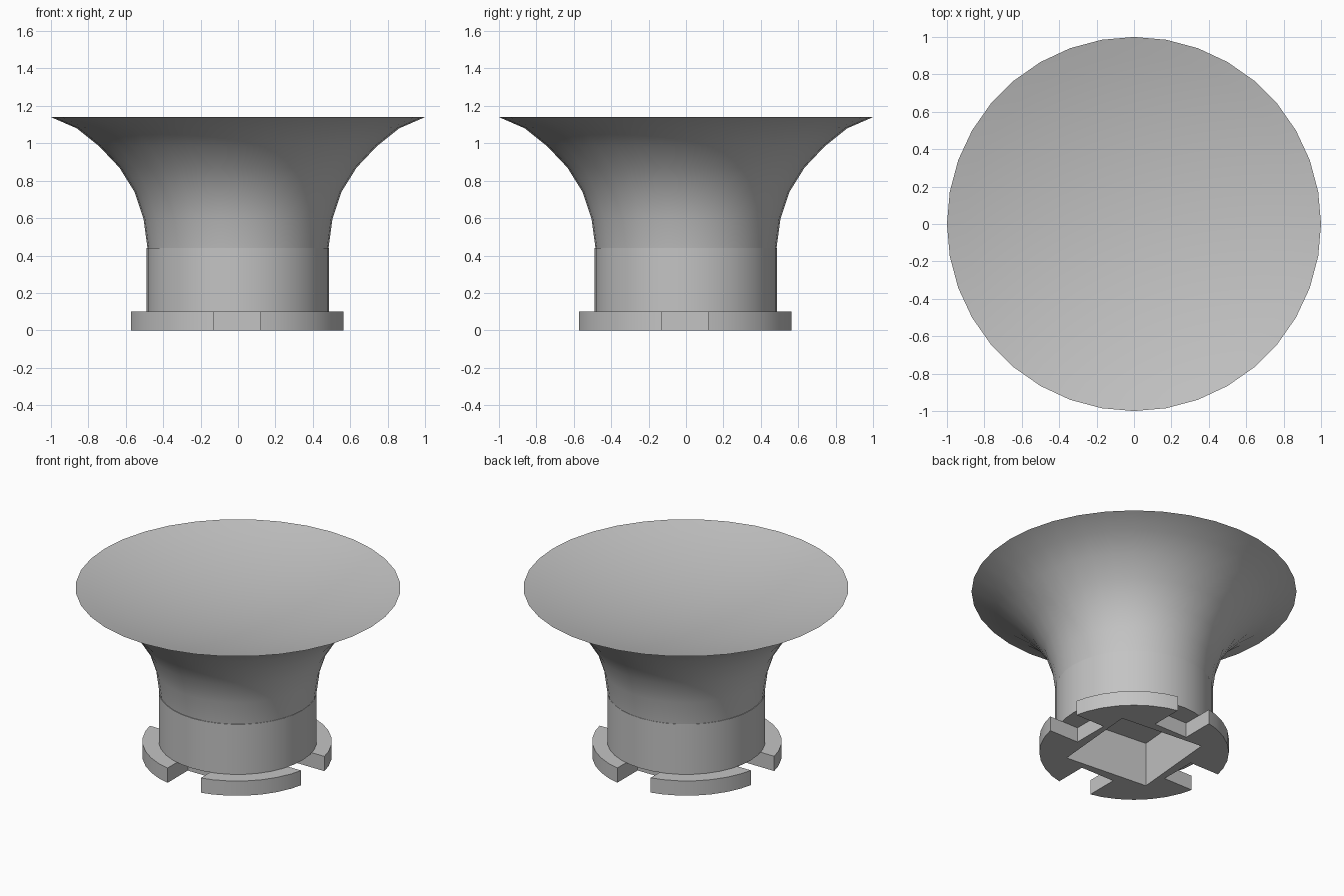
import bpy
import bmesh
from math import cos, sin, pi, radians

SIDES = 36

if "Cube" in bpy.data.objects:
    bpy.data.objects.remove(bpy.data.objects["Cube"], do_unlink=True)

grey = bpy.data.materials.new("plain_grey")
grey.use_nodes = True
grey.diffuse_color = (0.55, 0.55, 0.55, 1)
grey.node_tree.nodes["Principled BSDF"].inputs["Base Color"].default_value = (0.55, 0.55, 0.55, 1)


def lathe(name, profile, centre=(0, 0, 0)):
    """Turn a closed (radius, z) profile around the vertical axis."""
    bm = bmesh.new()
    verts = [bm.verts.new((r, 0, z)) for r, z in profile]
    edges = [bm.edges.new(pair) for pair in zip(verts, verts[1:])]
    bmesh.ops.spin(bm, geom=verts + edges, cent=(0, 0, 0), axis=(0, 0, 1),
                   angle=2 * pi, steps=SIDES, use_merge=True)
    bmesh.ops.remove_doubles(bm, verts=bm.verts, dist=0.0005)
    bmesh.ops.recalc_face_normals(bm, faces=bm.faces)
    mesh = bpy.data.meshes.new(name)
    bm.to_mesh(mesh)
    bm.free()
    mesh.materials.append(grey)
    obj = bpy.data.objects.new(name, mesh)
    obj.location = centre
    bpy.context.collection.objects.link(obj)
    return obj


def cut_box(target, location, size, angle=0):
    """Carve a box out of the target and discard the cutter."""
    bpy.ops.mesh.primitive_cube_add(size=1, location=location, rotation=(0, 0, angle))
    cutter = bpy.context.object
    cutter.hide_render = True
    cutter.scale = size
    cutter.data.materials.append(grey)
    bpy.context.view_layer.update()
    mod = target.modifiers.new("cut", "BOOLEAN")
    mod.operation = "DIFFERENCE"
    mod.solver = "EXACT"
    mod.object = cutter
    bpy.context.view_layer.objects.active = target
    bpy.ops.object.modifier_apply(modifier=mod.name)
    bpy.data.objects.remove(cutter, do_unlink=True)


# Flared bell with a shallow dished top
flare = [(0.484, 0.44), (0.505, 0.595), (0.553, 0.74), (0.634, 0.87),
         (0.743, 0.985), (0.862, 1.08), (1.0, 1.14)]
dish = [(r / 10, 1.14 - 0.136 * (1 - (r / 10) ** 2)) for r in range(9, -1, -1)]
bell = lathe("flared_bell", [(0, 0.44)] + flare + dish)

# Straight neck and notched locking plate
C = -0.004
neck = lathe("neck", [(0, 0.1), (0.487, 0.1), (0.487, 0.44), (0, 0.44)], (-0.001, -0.001, 0))
plate = lathe("locking_plate", [(0, 0), (0.583, 0), (0.583, 0.1), (0, 0.1)], (C, C, 0))

# Notches on the four sides leave four tabs
for k in range(4):
    a = k * pi / 2
    cut_box(plate, (C + 0.6 * cos(a), C + 0.6 * sin(a), 0.05), (0.5, 0.25, 0.3), a)

# Square socket in the underside, slightly turned
for part in (plate, neck):
    cut_box(part, (0, 0, 0.1), (0.595, 0.595, 0.4), radians(-5))

for obj in (bell, neck, plate):
    bpy.ops.object.select_all(action="DESELECT")
    obj.select_set(True)
    bpy.context.view_layer.objects.active = obj
    bpy.ops.object.shade_smooth_by_angle(angle=radians(30))
